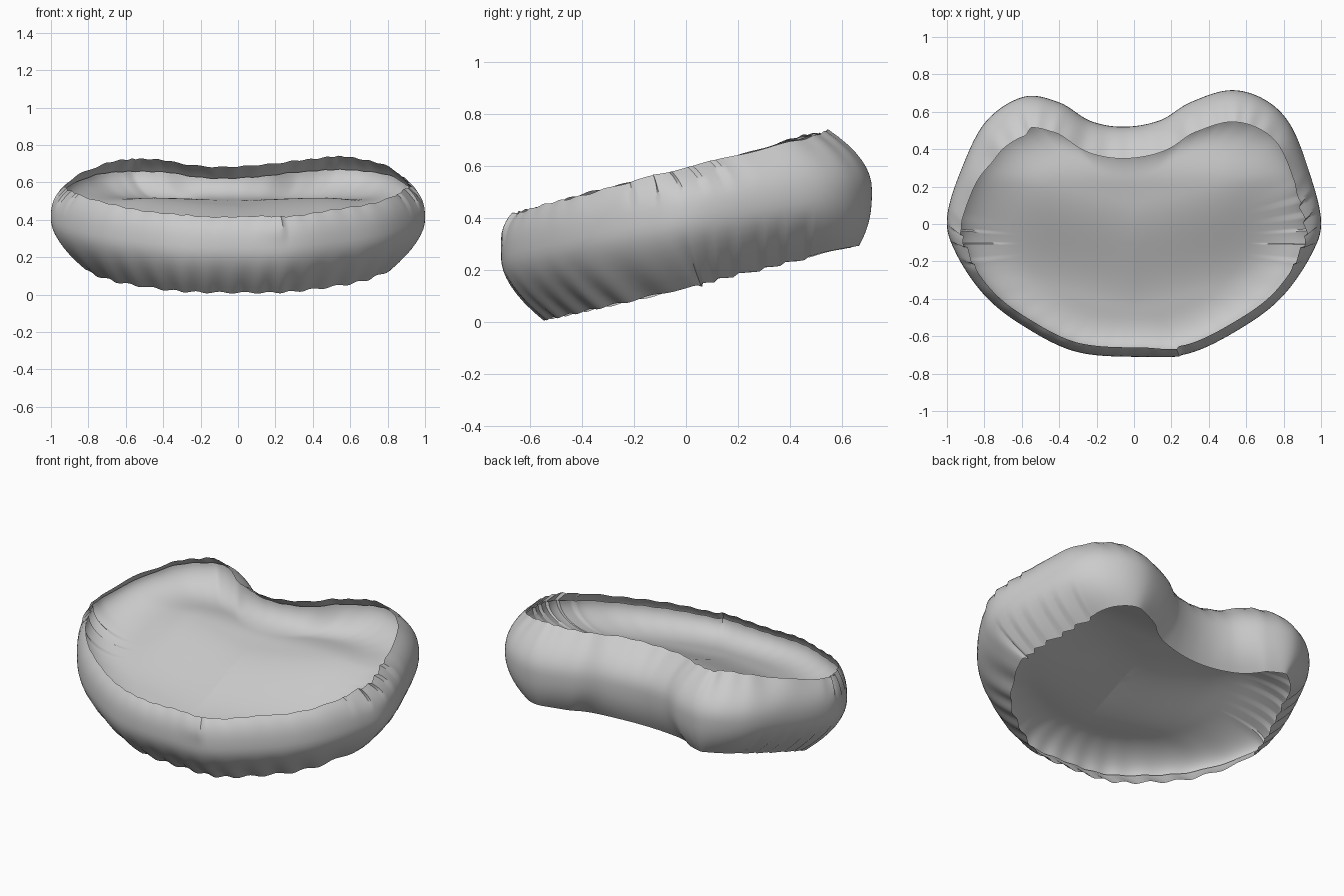
import bpy
import math
from mathutils import Vector

default = bpy.data.objects.get("Cube")
if default:
    bpy.data.objects.remove(default, do_unlink=True)

# One plain grey for the whole shell
grey = bpy.data.materials.new("soft_grey")
grey.use_nodes = True
colour = (0.6, 0.6, 0.6, 1)
grey.diffuse_color = colour
grey.node_tree.nodes["Principled BSDF"].inputs["Base Color"].default_value = colour
grey.node_tree.nodes["Principled BSDF"].inputs["Roughness"].default_value = 0.7

# Widest kidney outline, counterclockwise from the left side
KIDNEY = [(1, 0.02), (0.93, 0.3), (0.83, 0.54), (0.69, 0.67), (0.51, 0.715),
          (0.3, 0.65), (0.14, 0.555), (-0.05, 0.52), (-0.23, 0.55),
          (-0.4, 0.65), (-0.59, 0.68), (-0.79, 0.55), (-0.92, 0.3),
          (-1, 0.03), (-0.95, -0.16), (-0.8, -0.38), (-0.6, -0.54),
          (-0.32, -0.68), (0, -0.71), (0.3, -0.69), (0.6, -0.54),
          (0.8, -0.38), (0.95, -0.16)]
STEPS = 16
LEVELS = 16
RINGS = 28


def closed_spline(points, steps):
    """Smooth closed curve through the points."""
    pts = [Vector(p) for p in points]
    n = len(pts)
    result = []
    for i in range(n):
        a, b, c, d = (pts[(i + k) % n] for k in (-1, 0, 1, 2))
        for j in range(steps):
            t = j / steps
            result.append(0.5 * (2 * b + (c - a) * t
                                 + (2 * a - 5 * b + 4 * c - d) * t * t
                                 + (3 * b - a - 3 * c + d) * t ** 3))
    return result


def outward_normals(curve):
    n = len(curve)
    result = []
    for i in range(n):
        tangent = curve[(i + 3) % n] - curve[i - 3]
        result.append(Vector((tangent.y, -tangent.x)).normalized())
    return result


def smoothstep(low, high, value):
    t = min(max((value - low) / (high - low), 0), 1)
    return t * t * (3 - 2 * t)


def window(low, high, value, fade=0.1):
    return smoothstep(low - fade, low, value) * (1 - smoothstep(high, high + fade, value))


def pleat(p, normal, s):
    """Saw-toothed folds gathered at the sides, plus one fold at the front."""
    saw = (p.y * 10.5) % 1
    depth = 0
    if abs(p.x) > 0.5:
        rim_end = 0.2 if p.x > 0 else 0
        zone = window(-0.15, rim_end, p.y) if s > 0 else window(0, 0.45, p.y)
        depth = 0.022 * saw * zone * smoothstep(0.25, 0.9, abs(s))
    if normal.y < 0 and 0.08 < p.x < 0.26:
        depth -= 0.015 * (p.x - 0.08) / 0.18 * smoothstep(0, 0.6, s)
    return depth


def wall_point(p, normal, s, lining=0):
    """Point on the bulging wall: s runs from -1 at the hem to 1 at the rim."""
    side = normal.x ** 2
    if s > 0:
        inset = 0.11 - 0.04 * side + 0.04 * window(-0.85, -0.65, p.x) * smoothstep(0.2, 0.5, p.y)
    else:
        inset = 0.11 + 0.07 * side
    fold = pleat(p, normal, s)
    # Fine gathers along the lower front
    gather = 0.005 * math.sin(p.x * 45) * smoothstep(0, 0.3, -p.y) * smoothstep(0.2, 1, -s)
    q = p - normal * (inset * abs(s) ** 2.2 + fold + gather + lining)
    q.y -= 0.06 * s * abs(s)
    # Heights of the tilted hem, bulge and rim, joined by a parabola
    rim_y = p.y - normal.y * 0.11 - 0.06
    hem_y = p.y - normal.y * 0.11 + 0.06
    top = 0.42 + (rim_y + 0.65) * 0.265 + 0.006 * math.sin(p.x * 37) * math.cos(p.x * 23)
    low = 0.008 + (hem_y + 0.55) * 0.235
    mid = 0.38 + p.y * 0.18 + 0.03 * side
    z = mid + s * (top - low) / 2 + s * s * ((top + low) / 2 - mid)
    if s < 0:
        z -= (0.7 * fold - gather) * s * s
    return Vector((q.x, q.y, z))


def add_part(name, verts, faces):
    mesh = bpy.data.meshes.new(name)
    mesh.from_pydata(verts, [], faces)
    mesh.materials.append(grey)
    mesh.validate()
    part = bpy.data.objects.new(name, mesh)
    bpy.context.scene.collection.objects.link(part)
    bpy.ops.object.select_all(action="DESELECT")
    part.select_set(True)
    bpy.context.view_layer.objects.active = part
    bpy.ops.object.shade_smooth_by_angle(angle=math.radians(40))


def bridge(rows, count):
    """Quads between consecutive closed rows of vertices."""
    return [(r * count + i, r * count + (i + 1) % count,
             (r + 1) * count + (i + 1) % count, (r + 1) * count + i)
            for r in range(rows - 1) for i in range(count)]


outline = closed_spline(KIDNEY, STEPS)
normals = outward_normals(outline)
count = len(outline)

# Bulging side wall, open above and below
wall_verts = [wall_point(p, n, 2 * level / LEVELS - 1)
              for level in range(LEVELS + 1) for p, n in zip(outline, normals)]
add_part("side_wall", wall_verts, bridge(LEVELS + 1, count))


def floor_height(x, y):
    """A hollow at the front rising to a broad swell at the back."""
    start = -0.45 + 0.25 * abs(x)
    swell = smoothstep(start, start + 0.55, y) * (1 - 0.7 * smoothstep(0.22, 0.55, y))
    dip = 0.015 * math.exp(-x * x * 12)
    return 0.375 + y * 0.18 + (0.1 - dip) * swell * (1 - 0.6 * smoothstep(0.45, 0.95, abs(x)))


def add_dish(name, s, drop):
    """Floor sheet that sweeps round into the wall at level s."""
    edge = [wall_point(p, n, s, 0.012) for p, n in zip(outline, normals)]
    centre = Vector((0, -0.1, 0))
    verts = []
    for ring in range(RINGS):
        t = math.cos(math.pi / 2 * ring / RINGS)
        u = max(0, (t - 0.68) / 0.32)
        blend = 1 - math.sqrt(1 - min(u, 1) ** 2)
        for e in edge:
            q = centre.lerp(e, t)
            base = floor_height(q.x, q.y) - drop
            q.z = base + (e.z - base) * blend
            verts.append(q)
    verts.append(Vector((centre.x, centre.y, floor_height(centre.x, centre.y) - drop)))
    faces = bridge(RINGS, count)
    last = (RINGS - 1) * count
    faces += [(last + i, last + (i + 1) % count, RINGS * count) for i in range(count)]
    if s < 0:
        faces = [face[::-1] for face in faces]
    add_part(name, verts, faces)


# Cushioned floor and its underside
add_dish("cushion_floor", 0.7, 0)
add_dish("floor_underside", -0.65, 0.04)
